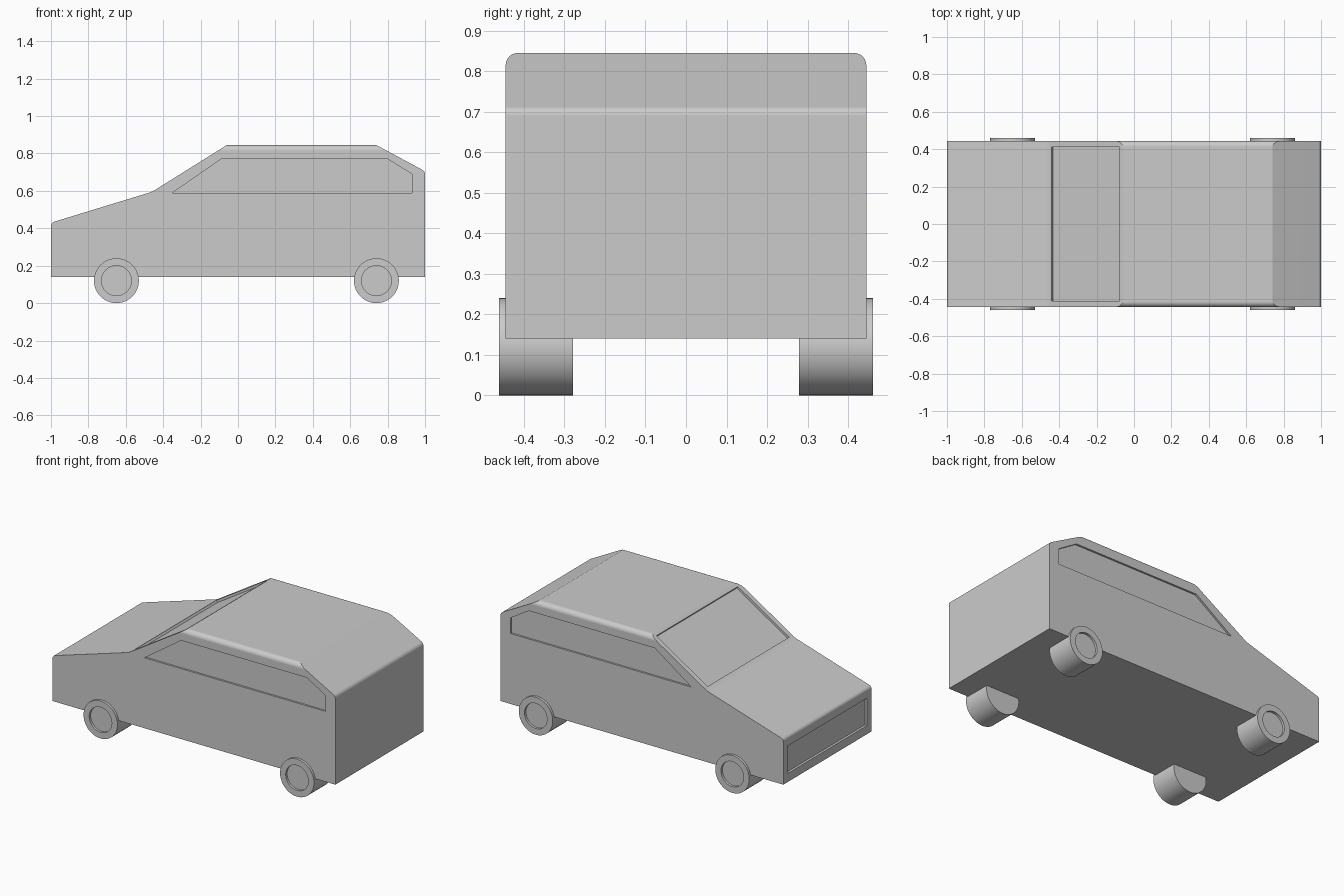
import bpy, bmesh, math
from mathutils import Matrix, Vector

if "Cube" in bpy.data.objects:
    bpy.data.objects.remove(bpy.data.objects["Cube"])

HALF_WIDTH = 0.445
NOSE, TAIL, FLOOR, ROOF = -1.0, 1.0, 0.14, 0.845

grey = bpy.data.materials.new("body grey")
grey.use_nodes = True
GREY = (0.6, 0.6, 0.6, 1)
grey.diffuse_color = GREY
grey.node_tree.nodes["Principled BSDF"].inputs["Base Color"].default_value = GREY


def make_object(name, bm):
    bmesh.ops.recalc_face_normals(bm, faces=bm.faces)
    mesh = bpy.data.meshes.new(name)
    bm.to_mesh(mesh)
    bm.free()
    mesh.materials.append(grey)
    ob = bpy.data.objects.new(name, mesh)
    bpy.context.scene.collection.objects.link(ob)
    return ob


def prism(points, y0, y1):
    """Extrude a side profile of (x, z) points across the width."""
    bm = bmesh.new()
    face = bm.faces.new([bm.verts.new((x, y0, z)) for x, z in points])
    ext = bmesh.ops.extrude_face_region(bm, geom=[face])
    verts = [g for g in ext["geom"] if isinstance(g, bmesh.types.BMVert)]
    bmesh.ops.translate(bm, verts=verts, vec=(0, y1 - y0, 0))
    return bm


def activate(ob):
    bpy.ops.object.select_all(action='DESELECT')
    ob.select_set(True)
    bpy.context.view_layer.objects.active = ob


def smooth(ob, degrees):
    activate(ob)
    bpy.ops.object.shade_smooth_by_angle(angle=math.radians(degrees))


def round_edges(bm, test, width, segments):
    edges = [e for e in bm.edges if test(*(v.co for v in e.verts))]
    bmesh.ops.bevel(bm, geom=edges, offset=width, segments=segments,
                    profile=0.5, affect='EDGES')


# Body shell
cowl, roof_front = Vector((-0.46, 0.595)), Vector((-0.06, ROOF))
profile = [(NOSE, FLOOR), (NOSE, 0.43), cowl, roof_front,
           (0.74, ROOF), (TAIL, 0.705), (TAIL, FLOOR)]
bm = prism(profile, -HALF_WIDTH, HALF_WIDTH)

# Rounded roof rails, then softened nose, cowl and tail creases
round_edges(bm, lambda a, b: min(a.z, b.z) > ROOF - 0.001
            and abs(a.y - b.y) < 0.001, 0.03, 6)
round_edges(bm, lambda a, b: abs(a.y - b.y) > 0.8
            and 0.4 < a.z < 0.75, 0.015, 4)
body = make_object("body", bm)

# Recess cutters: side windows, windscreen and grille
side_window = [(-0.35, 0.59), (-0.09, 0.77), (0.80, 0.77), (0.93, 0.69), (0.93, 0.59)]
slope = (roof_front - cowl).normalized()
normal = Vector((-slope.y, slope.x))
low, high = cowl + slope * 0.022, roof_front - slope * 0.022
windscreen = [low - normal * 0.015, high - normal * 0.015,
              high + normal * 0.1, low + normal * 0.1]
grille = [(NOSE - 0.1, 0.195), (NOSE + 0.015, 0.195),
          (NOSE + 0.015, 0.37), (NOSE - 0.1, 0.37)]
inner = HALF_WIDTH - 0.012
recesses = [(side_window, inner, 0.6), (side_window, -0.6, -inner),
            (windscreen, -0.412, 0.412), (grille, -0.4, 0.4)]
for points, y0, y1 in recesses:
    cutter = make_object("recess_cutter", prism(points, y0, y1))
    cutter.hide_render = True
    mod = body.modifiers.new("recess", 'BOOLEAN')
    mod.operation, mod.solver, mod.object = 'DIFFERENCE', 'EXACT', cutter
    activate(body)
    bpy.ops.object.modifier_apply(modifier=mod.name)
    bpy.data.objects.remove(cutter)

smooth(body, 24)
weighted = body.modifiers.new("even shading", 'WEIGHTED_NORMAL')
weighted.keep_sharp = True


# Wheels with a recessed hub on the outer face
def wheel(name, x, side):
    bm = bmesh.new()
    radius, depth = 0.12, 0.182
    centre = Vector((x, side * (0.461 - depth / 2), radius))
    bmesh.ops.create_cone(
        bm, cap_ends=True, segments=48, radius1=radius, radius2=radius, depth=depth,
        matrix=Matrix.Translation(centre) @ Matrix.Rotation(math.pi / 2, 4, 'X'))
    outer = max(bm.faces, key=lambda f: f.calc_center_median().y * side)
    bmesh.ops.inset_region(bm, faces=[outer], thickness=0.04)
    ext = bmesh.ops.extrude_face_region(bm, geom=[outer])
    verts = [g for g in ext["geom"] if isinstance(g, bmesh.types.BMVert)]
    bmesh.ops.translate(bm, verts=verts, vec=(0, -side * 0.015, 0))
    if outer.is_valid:
        bmesh.ops.delete(bm, geom=[outer], context='FACES_ONLY')
    smooth(make_object(name, bm), 30)


for end, x in (("nose", -0.65), ("tail", 0.74)):
    for place, side in (("near", -1), ("far", 1)):
        wheel(f"{end}_wheel_{place}", x, side)
